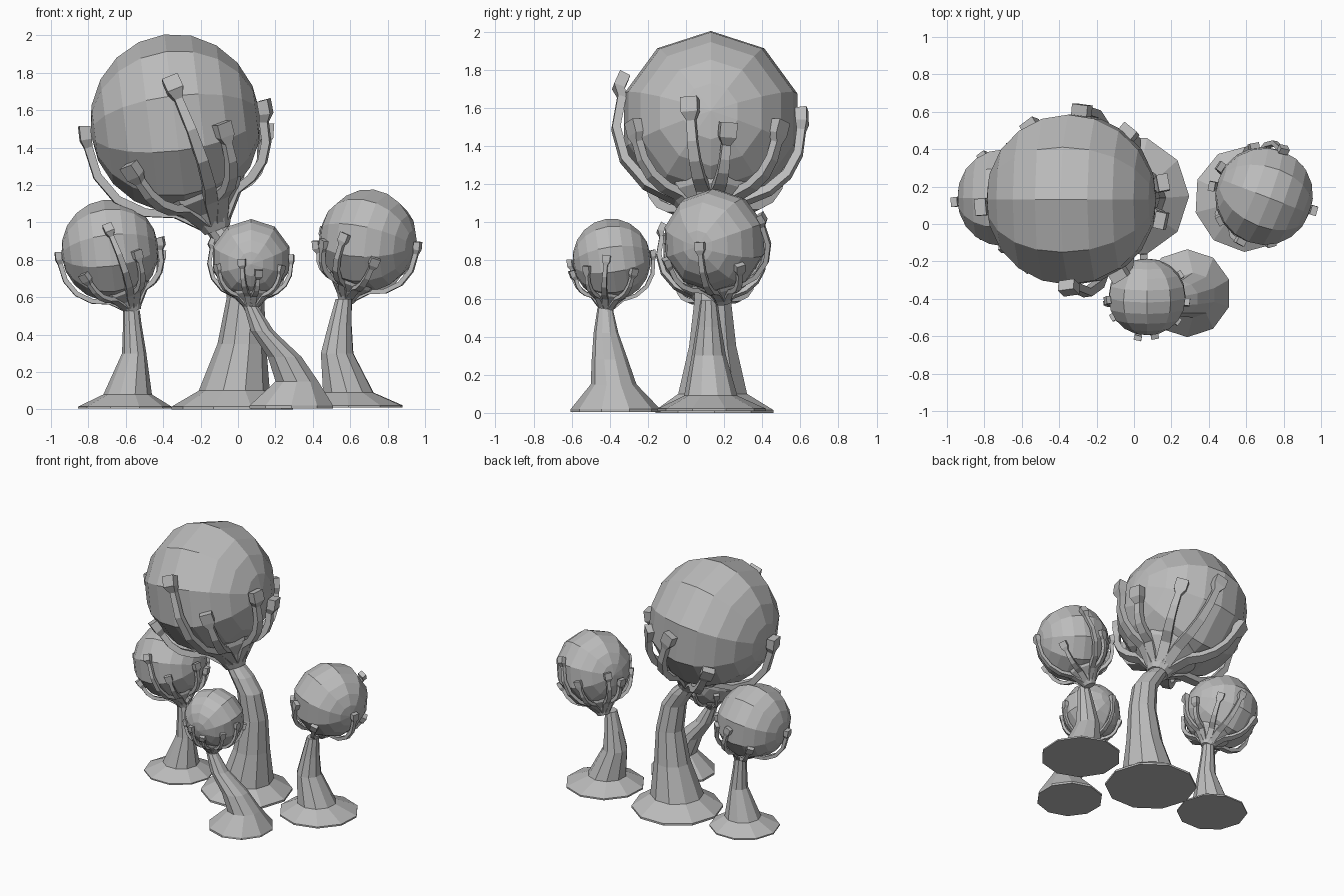
import bpy, bmesh
from math import radians, sin, cos, pi
from mathutils import Vector, Matrix

if "Cube" in bpy.data.objects:
    bpy.data.objects.remove(bpy.data.objects["Cube"])

grey = bpy.data.materials.new("plain_grey")
grey.use_nodes = True
grey.diffuse_color = (0.5, 0.5, 0.5, 1)
grey.node_tree.nodes["Principled BSDF"].inputs["Base Color"].default_value = grey.diffuse_color

SIDES = 10
BALL_R = 0.478


def finish(bm, name, matrix=Matrix()):
    bm.transform(matrix)
    bmesh.ops.recalc_face_normals(bm, faces=bm.faces)
    mesh = bpy.data.meshes.new(name)
    bm.to_mesh(mesh)
    bm.free()
    mesh.materials.append(grey)
    bpy.context.collection.objects.link(bpy.data.objects.new(name, mesh))


def skin(bm, rings):
    """Bridge a list of point rings into a capped tube."""
    loops = [[bm.verts.new(p) for p in ring] for ring in rings]
    n = len(loops[0])
    for a, b in zip(loops, loops[1:]):
        for i in range(n):
            j = (i + 1) % n
            bm.faces.new((a[i], a[j], b[j], b[i]))
    bm.faces.new(loops[0])
    bm.faces.new(loops[-1])


def circle(centre, r, u, v, turn=0):
    return [centre + u * r * cos(turn + 2 * pi * i / SIDES) + v * r * sin(turn + 2 * pi * i / SIDES)
            for i in range(SIDES)]


def trunk(name, path, turn):
    bm = bmesh.new()
    skin(bm, [circle(Vector((x, y, z)), r, Vector((1, 0, 0)), Vector((0, 1, 0)), turn)
              for x, y, z, r in path])
    finish(bm, name)


# Canopy template, centred on the ball; stalk points to the trunk
STALK = Vector((0.225, 0, -0.57)).normalized()
TIPS = [(-0.015, -0.47, 0.21), (0.48, -0.11, 0.09), (0.49, 0.09, -0.04),
        (0.255, -0.40, -0.03), (-0.235, -0.34, -0.25), (-0.485, -0.04, -0.05),
        (0.055, 0.48, 0.03), (0.305, 0.36, -0.03), (-0.215, 0.39, -0.2)]


def ball(name, matrix):
    bm = bmesh.new()
    bmesh.ops.create_uvsphere(bm, u_segments=SIDES, v_segments=10, radius=BALL_R)
    shape = (Matrix.Rotation(radians(90 - 7), 4, 'Y') @ Matrix.Scale(0.955, 4, (0, 0, 1))
             @ Matrix.Rotation(radians(18), 4, 'Z'))
    finish(bm, name, matrix @ shape)


def cup(name, matrix):
    bm = bmesh.new()
    side = Vector((0, 1, 0))
    skin(bm, [circle(STALK * t, r, side, STALK.cross(side))
              for t, r in ((0.615, 0.075), (0.51, 0.13), (0.43, 0.22), (0.39, 0.23))])
    finish(bm, name, matrix)


def tendril(bm, tip):
    """Flat strip climbing the ball from the cup to a flared block."""
    tip = Vector(tip)
    out = tip.normalized()
    angle = STALK.angle(out)
    spin = STALK.cross(out).normalized()
    rings = []

    def station(a, dist, w, d):
        radial = Matrix.Rotation(a, 3, spin) @ STALK
        c = radial * dist
        rings.append([c + spin * w * sx + radial * d * sy
                      for sx, sy in ((-1, -1), (1, -1), (1, 1), (-1, 1))])

    station(radians(8), 0.57, 0.035, 0.02)
    start, end = radians(22), angle - 0.17
    for i in range(5):
        f = i / 4
        station(start + (end - start) * f, 0.485 + 0.03 * sin(pi * f), 0.036 - 0.014 * f, 0.022)
    station(angle - 0.08, tip.length, 0.045, 0.03)
    station(angle + 0.07, tip.length, 0.045, 0.03)
    skin(bm, rings)


def canopy(prefix, centre, scale, yaw, pitch=0):
    m = (Matrix.Translation(centre) @ Matrix.Rotation(radians(pitch), 4, 'X')
         @ Matrix.Rotation(radians(yaw), 4, 'Z') @ Matrix.Scale(scale, 4))
    ball(prefix + "_ball", m)
    cup(prefix + "_cup", m)
    bm = bmesh.new()
    for tip in TIPS:
        tendril(bm, tip)
    finish(bm, prefix + "_tendrils", m)


# Large tree
trunk("large_tree_trunk", [
    (-0.03, 0.15, 0, 0.325), (-0.03, 0.15, 0.015, 0.325), (-0.02, 0.14, 0.1, 0.19),
    (0.02, 0.14, 0.35, 0.13), (0.04, 0.14, 0.6, 0.1), (0.01, 0.13, 0.8, 0.09),
    (-0.06, 0.13, 0.91, 0.085), (-0.12, 0.13, 0.98, 0.07)], 0)
canopy("large_tree", (-0.335, 0.13, 1.53), 1, 0)

# Tree on the -x side
trunk("right_tree_trunk", [
    (-0.605, 0.14, 0.005, 0.25), (-0.605, 0.14, 0.015, 0.25), (-0.59, 0.14, 0.08, 0.13),
    (-0.555, 0.14, 0.3, 0.065), (-0.565, 0.14, 0.45, 0.05), (-0.57, 0.14, 0.53, 0.045)], 0)
canopy("right_tree", (-0.685, 0.14, 0.85), 0.57, 0)

# Tree on the +x side
trunk("left_tree_trunk", [
    (0.605, 0.135, 0.01, 0.285), (0.605, 0.135, 0.022, 0.285), (0.59, 0.13, 0.09, 0.14),
    (0.53, 0.12, 0.3, 0.09), (0.545, 0.12, 0.45, 0.065), (0.565, 0.12, 0.59, 0.045)],
    radians(159))
canopy("left_tree", (0.695, 0.15, 0.905), 0.57, 159)

# Small front tree
trunk("front_tree_trunk", [
    (0.285, -0.37, 0.005, 0.235), (0.285, -0.37, 0.02, 0.235), (0.315, -0.38, 0.15, 0.12),
    (0.25, -0.4, 0.28, 0.095), (0.13, -0.42, 0.42, 0.065), (0.07, -0.425, 0.55, 0.04)],
    radians(90))
canopy("front_tree", (0.07, -0.39, 0.805), 0.45, -90, 15)
